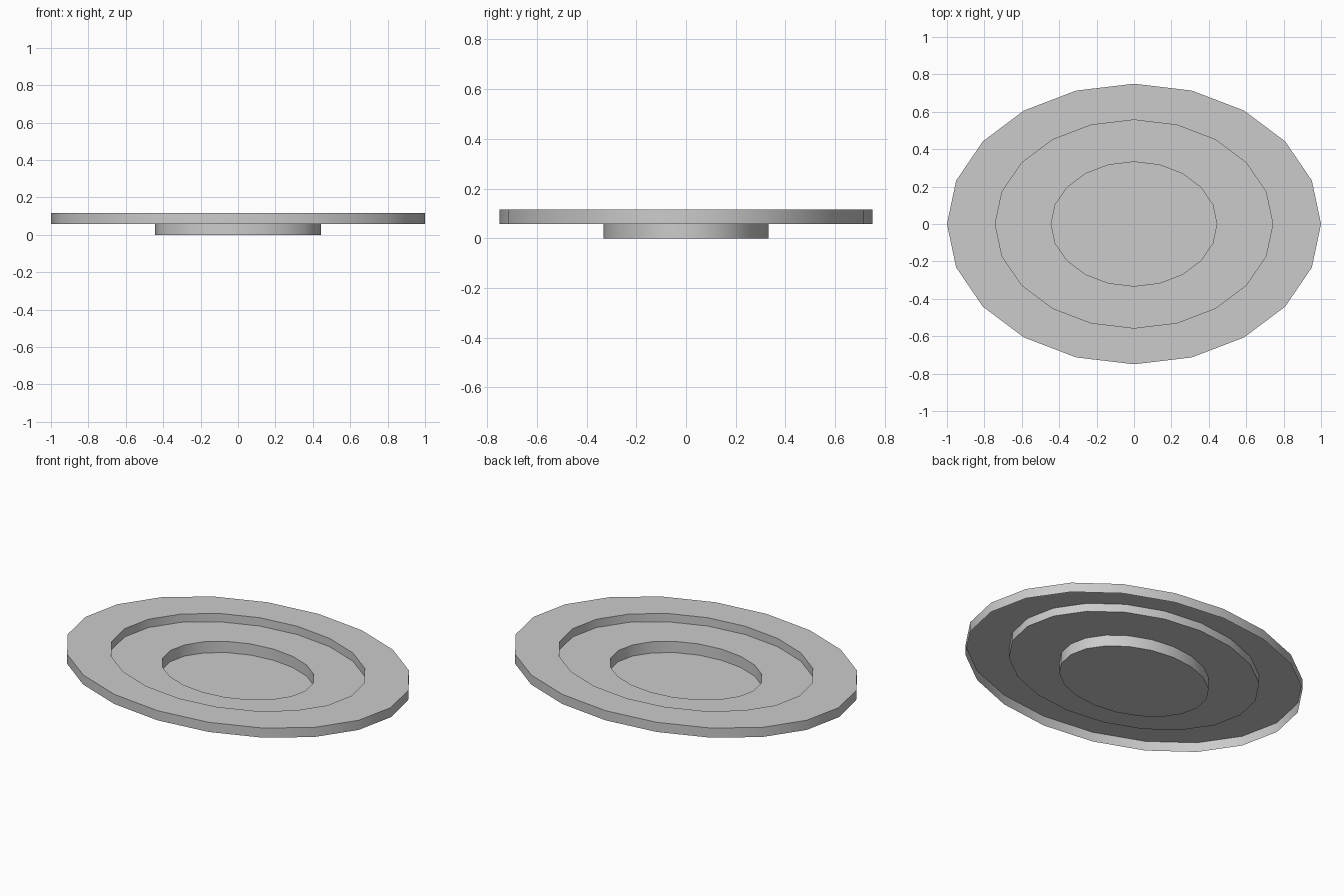
import bpy, bmesh, math

if "Cube" in bpy.data.objects:
    bpy.data.objects.remove(bpy.data.objects["Cube"])

SIDES = 20
ASPECT = 0.75  # depth relative to width

# Profile from outer skirt to centre: (radius, height)
PROFILE = [(1.0, 0.058), (1.0, 0.115), (0.742, 0.115),
           (0.742, 0.066), (0.443, 0.066), (0.443, 0.0)]


def ring(bm, radius, z):
    step = 2 * math.pi / SIDES
    return [bm.verts.new((radius * math.cos(i * step),
                          radius * ASPECT * math.sin(i * step), z))
            for i in range(SIDES)]


# Stepped oval dish, one open sheet with no underside
bm = bmesh.new()
rings = [ring(bm, r, z) for r, z in PROFILE]
for outer, inner in zip(rings, rings[1:]):
    for i in range(SIDES):
        j = (i + 1) % SIDES
        bm.faces.new((outer[i], outer[j], inner[j], inner[i]))

# Flat floor of the central well
bm.faces.new(rings[-1])

mesh = bpy.data.meshes.new("oval_stepped_dish")
bm.to_mesh(mesh)
bm.free()
dish = bpy.data.objects.new("oval_stepped_dish", mesh)
bpy.context.collection.objects.link(dish)

# Smooth walls with crisp rims
bpy.context.view_layer.objects.active = dish
dish.select_set(True)
bpy.ops.object.shade_smooth_by_angle(angle=math.radians(30))
